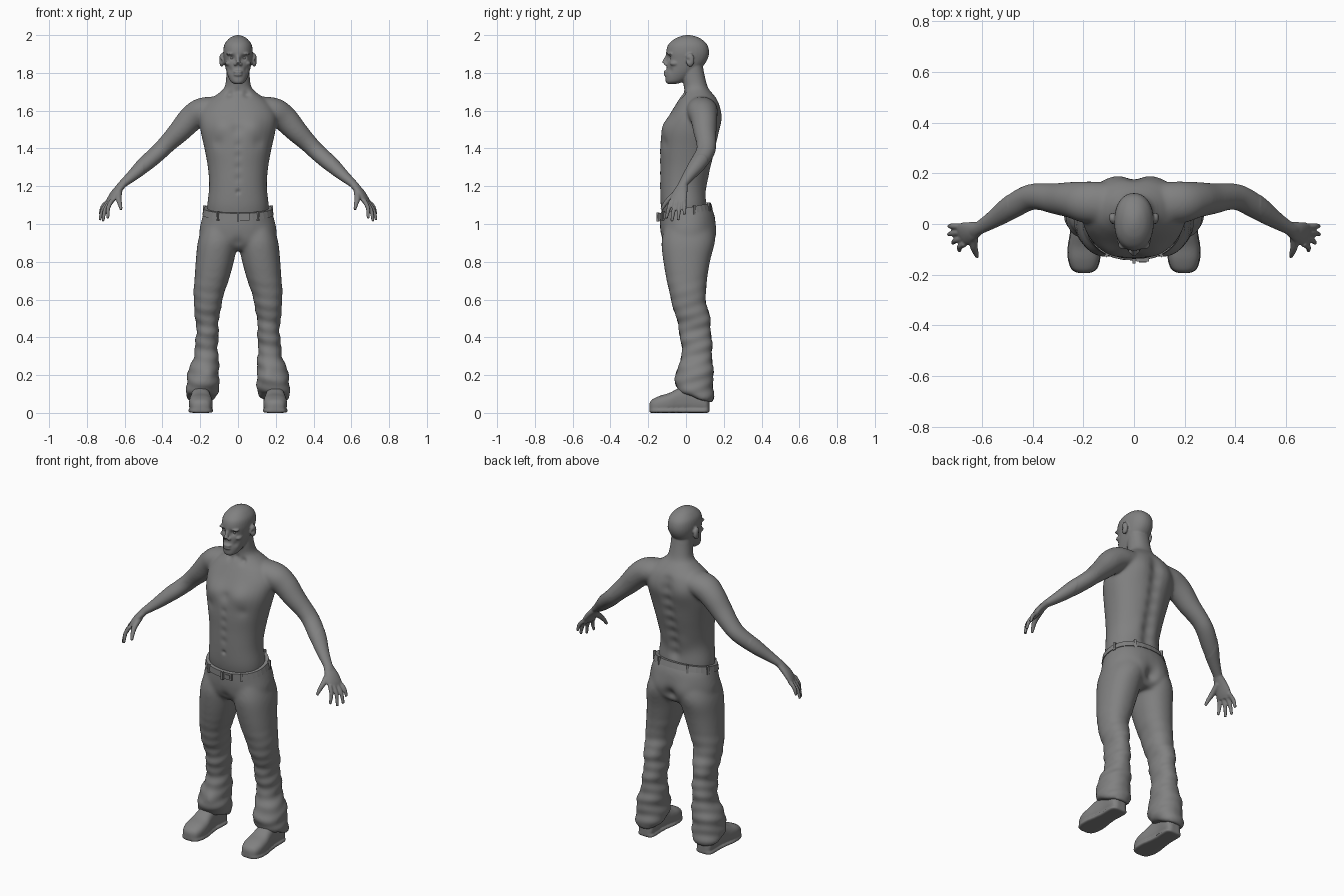
import bpy, bmesh
from math import sin, cos, pi, exp, copysign
from mathutils import Vector, Matrix

cube = bpy.data.objects.get("Cube")
if cube:
    bpy.data.objects.remove(cube)

grey = bpy.data.materials.new("plain grey")
grey.use_nodes = True
tone = (0.22, 0.22, 0.22, 1)
grey.diffuse_color = tone
grey.node_tree.nodes["Principled BSDF"].inputs["Base Color"].default_value = tone


def smooth_rows(rows, steps):
    """Catmull-Rom interpolation through rows of numbers."""
    out = []
    for i in range(len(rows) - 1):
        a, b, c, d = (rows[max(0, min(len(rows) - 1, i + k))] for k in (-1, 0, 1, 2))
        for j in range(steps):
            t = j / steps
            out.append([q + t / 2 * (r - p + t * (2*p - 5*q + 4*r - s + t * (3*(q - r) + s - p)))
                        for p, q, r, s in zip(a, b, c, d)])
    return out + [list(rows[-1])]


def skin(bm, stations, power=2, n=32):
    """Join superelliptic rings (centre, u axis, v axis) into a closed shell."""
    rings = []
    for c, u, v in stations:
        ring = []
        for k in range(n):
            a = 2 * pi * k / n
            x, y = (copysign(abs(w) ** (2 / power), w) for w in (cos(a), sin(a)))
            ring.append(bm.verts.new(c + u * x + v * y))
        rings.append(ring)
    for r, q in zip(rings, rings[1:]):
        for k in range(n):
            bm.faces.new((r[k], r[k - 1], q[k - 1], q[k]))
    bm.faces.new(rings[0])
    bm.faces.new(rings[-1][::-1])


def stack(bm, rows, side=1, tilt=lambda z: 0, power=2.2, steps=4):
    """Horizontal sections: height, x from, x to, y front, y back."""
    st = []
    for z, x0, x1, y0, y1 in smooth_rows(rows, steps):
        d = (y1 - y0) / 2
        st.append((Vector((side * (x0 + x1) / 2, (y0 + y1) / 2, z + tilt(z) * (y0 + y1) / 2)),
                   Vector(((x1 - x0) / 2, 0, 0)), Vector((0, d, tilt(z) * d))))
    skin(bm, st, power)


def sym(rows):
    return [(z, -w, w, y0, y1) for z, w, y0, y1 in rows]


def tube(bm, rows, side=1, steps=4, n=20):
    """Path of x, y, z, radius across, radius through."""
    pts = smooth_rows(rows, steps)
    pos = [Vector((side * p[0], p[1], p[2])) for p in pts]
    st = []
    for i, p in enumerate(pts):
        t = (pos[min(i + 1, len(pos) - 1)] - pos[max(i - 1, 0)]).normalized()
        u = t.cross(Vector((0, 0, 1))).normalized()
        st.append((pos[i], u * p[3], u.cross(t) * p[4]))
    skin(bm, st, n=n)


def blob(bm, centre, radii):
    m = Matrix.Translation(centre) @ Matrix.Diagonal((*radii, 1))
    bmesh.ops.create_icosphere(bm, subdivisions=3, radius=1, matrix=m)


def box(bm, centre, size, turn=0):
    m = Matrix.Translation(centre) @ Matrix.Rotation(turn, 4, "Z") @ Matrix.Diagonal((*size, 1))
    bmesh.ops.create_cube(bm, size=1, matrix=m)


def finish(name, bm, voxel=0, soften=0, where=lambda p: True, brushes=(), ripple=None):
    """Make the object; optionally fuse the shells, soften them and sculpt."""
    bmesh.ops.recalc_face_normals(bm, faces=bm.faces)
    mesh = bpy.data.meshes.new(name)
    bm.to_mesh(mesh)
    ob = bpy.data.objects.new(name, mesh)
    bpy.context.collection.objects.link(ob)
    if voxel:
        mod = ob.modifiers.new("fuse", "REMESH")
        mod.mode, mod.voxel_size = "VOXEL", voxel
        fused = bpy.data.meshes.new_from_object(ob.evaluated_get(bpy.context.evaluated_depsgraph_get()))
        ob.modifiers.clear()
        bm.clear()
        bm.from_mesh(fused)
        for _ in range(2):
            bmesh.ops.smooth_vert(bm, verts=bm.verts, factor=0.5, use_axis_x=True, use_axis_y=True, use_axis_z=True)
        chosen = [v for v in bm.verts if where(v.co)]
        for _ in range(soften):
            bmesh.ops.smooth_vert(bm, verts=chosen, factor=0.5, use_axis_x=True, use_axis_y=True, use_axis_z=True)
        bm.normal_update()
        strokes = [(Vector((s * c[0], *c[1:])), r, Vector((s * d[0], *d[1:])))
                   for c, r, d in brushes for s in ((1, -1) if c[0] else (1,))]
        for v in bm.verts:
            p = v.co.copy()
            for c, r, d in strokes:
                q = (p - c).length_squared / (r * r)
                if q < 5:
                    v.co += d * exp(-q)
            if ripple:
                v.co += v.normal * ripple(p)
        bm.to_mesh(mesh)
    bm.free()
    mesh.materials.clear()
    mesh.materials.append(grey)
    mesh.polygons.foreach_set("use_smooth", [voxel > 0] * len(mesh.polygons))
    mesh.update()


# bare upper body: torso and neck
bm = bmesh.new()
stack(bm, sym([(1.03, .16, -.12, .11), (1.1, .163, -.134, .113), (1.2, .153, -.138, .108),
               (1.3, .16, -.138, .135), (1.4, .178, -.138, .16), (1.5, .2, -.125, .178),
               (1.58, .205, -.085, .184), (1.64, .17, -.05, .175), (1.68, .12, -.025, .15),
               (1.72, .074, -.012, .118), (1.78, .062, -.02, .1), (1.86, .06, -.02, .085)]))
# head
stack(bm, sym([(1.742, .02, -.1, -.05), (1.755, .04, -.108, -.01), (1.79, .056, -.108, .04),
               (1.83, .067, -.102, .085), (1.87, .074, -.102, .113), (1.91, .078, -.105, .122),
               (1.95, .072, -.094, .112), (1.98, .05, -.06, .08), (1.995, .025, -.025, .045),
               (2.0, .006, .0, .02)]))
# nose, lips, ears and cheeks
tube(bm, [(0, -.095, 1.895, .01, .01), (0, -.108, 1.87, .01, .011), (0, -.116, 1.85, .015, .013)])
blob(bm, (0, -.106, 1.806), (.026, .014, .007))
blob(bm, (0, -.105, 1.79), (.024, .014, .008))
for s in (1, -1):
    blob(bm, (s * .014, -.106, 1.846), (.01, .011, .008))
    blob(bm, (s * .036, -.083, 1.9), (.028, .02, .008))
    blob(bm, (s * .05, -.06, 1.85), (.018, .026, .014))
    blob(bm, (s * .086, .022, 1.868), (.014, .023, .036))
    # arm
    tube(bm, [(.06, .08, 1.625, .07, .05), (.18, .085, 1.602, .082, .07), (.245, .095, 1.56, .072, .07),
              (.31, .1, 1.49, .062, .06), (.37, .108, 1.43, .054, .05), (.42, .102, 1.38, .052, .046),
              (.49, .062, 1.318, .048, .042), (.56, .015, 1.255, .034, .03),
              (.615, -.018, 1.208, .026, .02), (.635, -.028, 1.185, .03, .018)], s)
    # palm, fingers and thumb
    tube(bm, [(.605, -.014, 1.215, .024, .018), (.645, -.03, 1.17, .04, .02),
              (.672, -.04, 1.13, .046, .017), (.685, -.045, 1.105, .038, .01)], s)
    for k, tip in enumerate([(.688, -.105, 1.03), (.715, -.075, 1.014), (.732, -.042, 1.02), (.73, -.008, 1.05)]):
        root = (.668 + .005 * k, -.078 + .023 * k, 1.125)
        mid = [(a + b) / 2 + c for a, b, c in zip(root, tip, (.01, 0, .005))]
        tube(bm, [(*root, .012, .012), (*mid, .0115, .0115), (*tip, .008, .008)], s, n=12)
    tube(bm, [(.63, -.035, 1.175, .018, .018), (.632, -.085, 1.135, .016, .015),
              (.625, -.112, 1.105, .012, .012), (.618, -.13, 1.075, .008, .008)], s, n=12)
body_brushes = [
    ((.033, -.1, 1.88), .016, (0, .016, 0)), ((.095, .01, 1.868), .011, (-.009, 0, 0)),
    ((.085, -.1, 1.52), .06, (0, -.014, 0)), ((.1, -.1, 1.43), .03, (0, .007, 0)),
    ((0, -.12, 1.5), .03, (0, .008, 0)), ((0, -.138, 1.17), .012, (0, .008, 0)),
    ((.09, .17, 1.56), .07, (0, .012, 0)), ((.06, .12, 1.22), .05, (0, .008, 0)),
    ((.045, -.02, 1.69), .02, (0, .012, -.004)), ((0, -.02, 1.7), .02, (0, .008, 0)),
    ((.05, -.09, 1.815), .016, (-.004, .005, 0))]
body_brushes += [((0, .11 + .2 * (z - 1.15), z), .035, (0, -.014, 0)) for z in (1.15, 1.22, 1.29, 1.36, 1.43, 1.5, 1.57, 1.63)]
body_brushes += [((0, -.14, z), .02, (0, .004, 0)) for z in (1.24, 1.3, 1.36, 1.42)]
finish("upper_body", bm, .005, 25, lambda p: p.z < 1.7 and abs(p.x) < .5, body_brushes)

# eyes
bm = bmesh.new()
for s in (1, -1):
    blob(bm, (s * .033, -.071, 1.879), (.015, .014, .01))
finish("eyes", bm, .002)


# trousers: seat and two legs with bunched cuffs
def waist_tilt(z):
    return .2 * max(0, min(1, (z - .95) / .1))


def cuff_tilt(z):
    return -.35 * max(0, min(1, (.22 - z) / .1))


bm = bmesh.new()
stack(bm, sym([(.86, .13, -.08, .11), (.9, .195, -.122, .145), (.96, .205, -.135, .156),
               (1.02, .193, -.138, .152), (1.06, .182, -.138, .135), (1.085, .177, -.138, .127)]), tilt=waist_tilt)
for s in (1, -1):
    stack(bm, [(.98, .01, .19, -.115, .13), (.9, .004, .214, -.13, .148), (.8, .022, .224, -.12, .127),
               (.7, .05, .231, -.102, .111), (.6, .082, .236, -.08, .105), (.5, .099, .226, -.052, .128),
               (.4, .105, .222, -.03, .135), (.3, .104, .236, -.024, .14), (.23, .1, .26, -.04, .143),
               (.18, .098, .272, -.058, .146), (.13, .104, .277, -.052, .146), (.1, .118, .268, -.035, .14)],
          s, cuff_tilt)


def folds(p):
    slope = p.z + .25 * p.y + .3 * abs(p.x)
    low = max(0, min(1, (.75 - p.z) / .3))
    return low * (.003 * sin(slope * 45) + .002 * sin(p.z * 95 - p.y * 30 + p.x * 12))


finish("trousers", bm, .008, 8, brushes=[
    ((.085, .14, .95), .06, (0, .012, 0)), ((0, .15, .92), .035, (0, -.025, 0)),
    ((0, -.13, .9), .03, (0, .01, 0)), ((.15, -.04, .21), .04, (0, -.012, 0))], ripple=folds)

# belt, loops and buckle
bm = bmesh.new()
stack(bm, sym([(1.05, .189, -.144, .142), (1.085, .181, -.143, .132)]), tilt=waist_tilt, steps=1)
finish("belt", bm)
bm = bmesh.new()
for a in (20, 60, 120, 160, 235, 270, 305):
    x, y = .188 * cos(a * pi / 180), -.004 + .144 * sin(a * pi / 180)
    box(bm, (x, y, 1.066 + .2 * y), (.012, .016, .048), a * pi / 180 + pi / 2)
finish("belt_loops", bm)
bm = bmesh.new()
box(bm, (.035, -.142, 1.039), (.05, .012, .04))
box(bm, (.035, -.148, 1.039), (.03, .008, .02))
finish("buckle", bm)

# shoes: upper and welted sole
for s, name in ((1, "left_shoe"), (-1, "right_shoe")):
    bm = bmesh.new()
    outline = smooth_rows([(-.194, .018, .05), (-.18, .046, .07), (-.14, .061, .09), (-.09, .062, .105),
                           (-.04, .054, .13), (.02, .048, .15), (.08, .05, .13), (.11, .045, .1), (.124, .025, .07)], 4)
    for thick, grow in ((0, 0), (.022, .004)):
        skin(bm, [(Vector((s * (.197 - .03 * max(0, y)), y, (thick or h) / 2)), Vector((w + grow, 0, 0)),
                   Vector((0, 0, (thick or h) / 2))) for y, w, h in outline], 4 if thick else 2.6)
    finish(name, bm, .005, 3)
